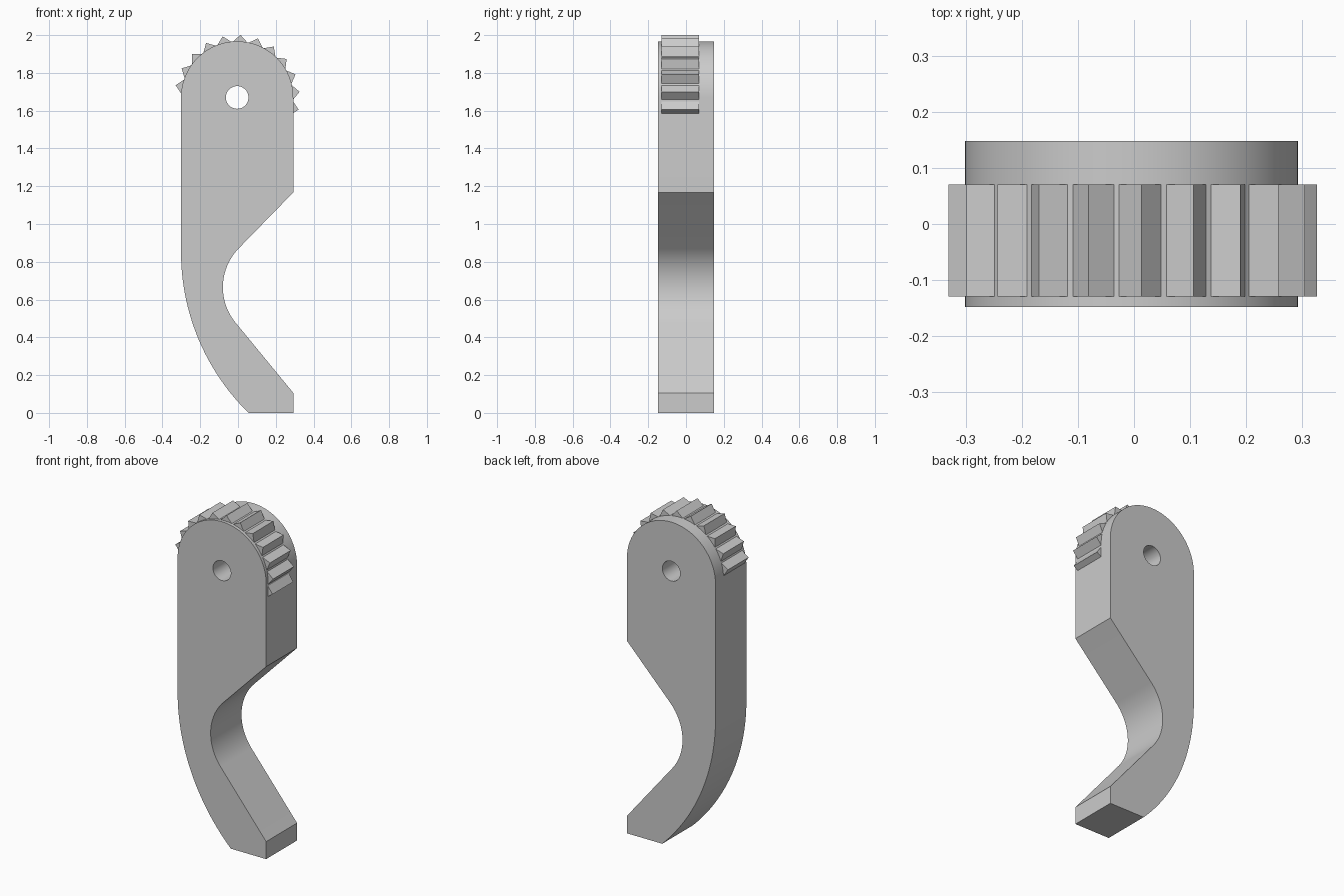
import bpy, bmesh
from math import sin, cos, pi, radians, asin

cube = bpy.data.objects.get("Cube")
if cube:
    bpy.data.objects.remove(cube, do_unlink=True)

grey = bpy.data.materials.new("plain grey")
grey.use_nodes = True
grey.diffuse_color = (0.6, 0.6, 0.6, 1)
grey.node_tree.nodes["Principled BSDF"].inputs["Base Color"].default_value = (0.6, 0.6, 0.6, 1)

CX, CZ, R = -0.0045, 1.67, 0.297   # pivot centre and head radius
LEFT, RIGHT = CX - R, CX + R
HALF = 0.148                       # half thickness of the lever


def arc(cx, cz, r, a0, a1, n):
    """Points along an arc, angles in degrees."""
    angles = [radians(a0 + (a1 - a0) * i / n) for i in range(n + 1)]
    return [(cx + r * cos(a), cz + r * sin(a)) for a in angles]


def add_spline(curve, points):
    spline = curve.splines.new("POLY")
    spline.points.add(len(points) - 1)
    for p, (x, z) in zip(spline.points, points):
        p.co = (x, z, 0, 1)
    spline.use_cyclic_u = True


# Lever outline: round head, curved back, straight foot, hooked throat
back_r, back_z = 1.19, 0.85
back_end = 180 + asin(back_z / back_r) * 180 / pi
outline = arc(CX, CZ, R, 0, 180, 64)
outline += arc(LEFT + back_r, back_z, back_r, 180, back_end, 32)
outline += [(RIGHT, 0), (RIGHT, 0.106)]
outline += arc(0.215, 0.665, 0.295, 219, 136, 32)
outline += [(RIGHT, 1.167)]

curve = bpy.data.curves.new("lever_profile", "CURVE")
curve.dimensions = "2D"
curve.fill_mode = "BOTH"
curve.extrude = HALF
add_spline(curve, outline)
add_spline(curve, arc(CX, CZ, 0.06, 0, 352.5, 47))   # pivot hole
lever = bpy.data.objects.new("lever_body", curve)
bpy.context.collection.objects.link(lever)
lever.rotation_euler.x = pi / 2
bpy.ops.object.select_all(action="DESELECT")
lever.select_set(True)
bpy.context.view_layer.objects.active = lever
bpy.ops.object.convert(target="MESH")
lever = bpy.context.object
bm = bmesh.new()
bm.from_mesh(lever.data)
bmesh.ops.remove_doubles(bm, verts=bm.verts, dist=1e-5)
bmesh.ops.recalc_face_normals(bm, faces=bm.faces)
bm.to_mesh(lever.data)
bm.free()
lever.data.materials.clear()
lever.data.materials.append(grey)
bpy.ops.object.transform_apply(location=False, rotation=True, scale=False)
bpy.ops.object.shade_smooth_by_angle(angle=radians(25))

# Teeth: square bars standing on edge around the head
TIP, DIAG, FRONT, BACK = 0.332, 0.046, -0.129, 0.07
bm = bmesh.new()
for i in range(12):
    a = radians(168.8 - i * 360 / 22)
    ring = []
    for radial, side in ((TIP, 0), (TIP - DIAG, DIAG), (TIP - 2 * DIAG, 0), (TIP - DIAG, -DIAG)):
        x = CX + radial * cos(a) - side * sin(a)
        z = CZ + radial * sin(a) + side * cos(a)
        ring.append(bm.verts.new((x, FRONT, z)))
    face = bm.faces.new(ring)
    ext = bmesh.ops.extrude_face_region(bm, geom=[face])["geom"]
    moved = [v for v in ext if isinstance(v, bmesh.types.BMVert)]
    bmesh.ops.translate(bm, verts=moved, vec=(0, BACK - FRONT, 0))
bmesh.ops.recalc_face_normals(bm, faces=bm.faces)
mesh = bpy.data.meshes.new("ratchet_teeth")
bm.to_mesh(mesh)
bm.free()
mesh.materials.append(grey)
teeth = bpy.data.objects.new("ratchet_teeth", mesh)
bpy.context.collection.objects.link(teeth)
